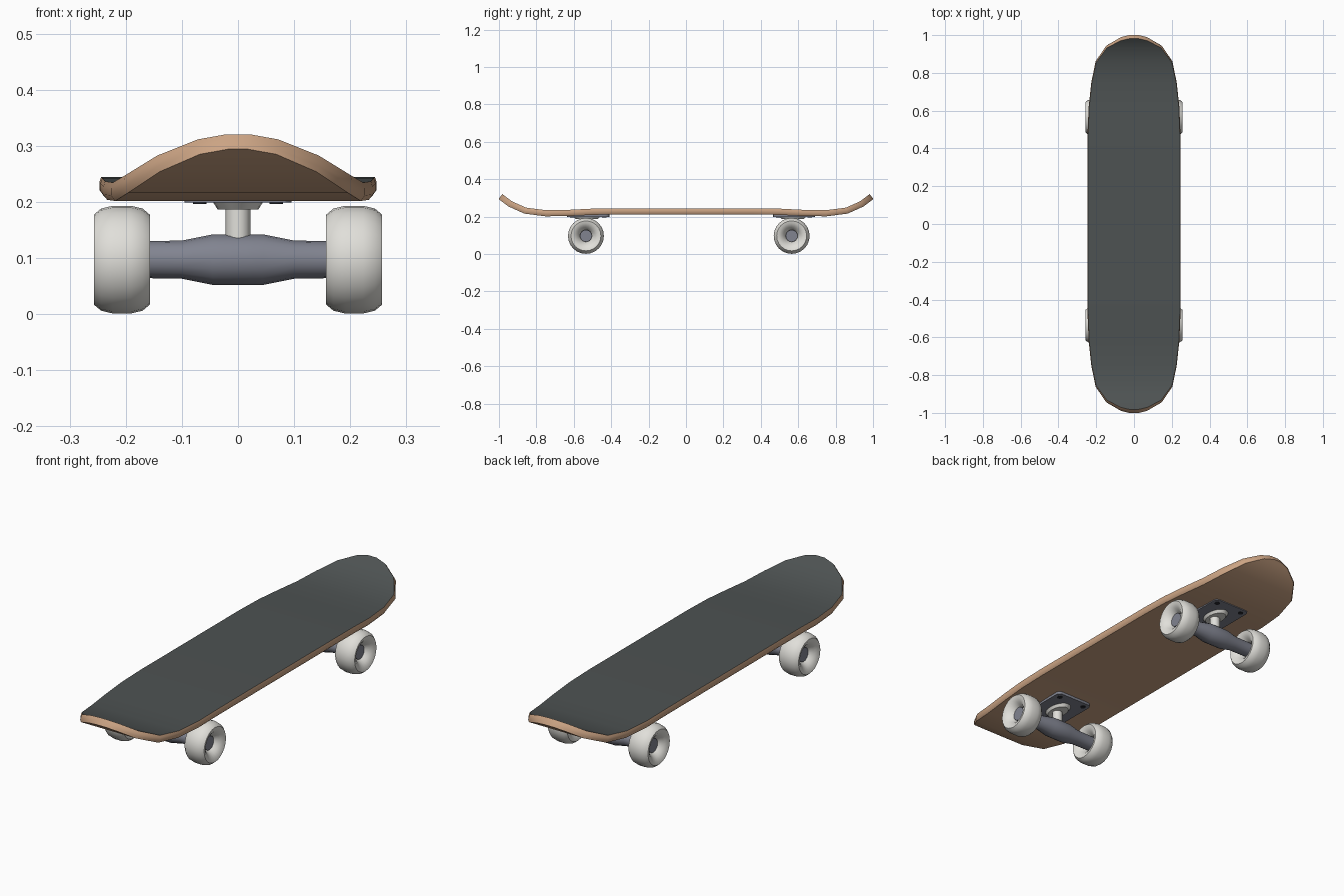
import bpy, bmesh, math
from mathutils import Matrix, Vector

if "Cube" in bpy.data.objects:
    bpy.data.objects.remove(bpy.data.objects["Cube"])


def material(name, rgb):
    m = bpy.data.materials.new(name)
    m.diffuse_color = (*rgb, 1)
    m.use_nodes = True
    m.node_tree.nodes["Principled BSDF"].inputs["Base Color"].default_value = m.diffuse_color
    return m


WOOD = material("wood", (0.60, 0.37, 0.23))
GRIP = material("grip_grey", (0.075, 0.085, 0.085))
WHITE = material("wheel_white", (0.75, 0.74, 0.70))
METAL = material("truck_metal", (0.22, 0.23, 0.28))
DARK = material("bolt_dark", (0.02, 0.022, 0.028))


def finish(name, bm, mats, angle=40):
    bmesh.ops.recalc_face_normals(bm, faces=bm.faces[:])
    me = bpy.data.meshes.new(name)
    bm.to_mesh(me)
    bm.free()
    ob = bpy.data.objects.new(name, me)
    bpy.context.collection.objects.link(ob)
    for m in mats:
        me.materials.append(m)
    bpy.ops.object.select_all(action='DESELECT')
    ob.select_set(True)
    bpy.context.view_layer.objects.active = ob
    bpy.ops.object.shade_smooth_by_angle(angle=math.radians(angle))
    return ob


def lathe_x(name, profile, centre, segs, mat, angle=40):
    """Spin (x, radius) points around the x axis through centre."""
    bm = bmesh.new()
    rings = []
    for x, r in profile:
        rings.append([bm.verts.new(Vector(centre) + Vector((
            x, r * math.sin(2 * math.pi * i / segs), r * math.cos(2 * math.pi * i / segs))))
            for i in range(segs)])
    for a, b in zip(rings, rings[1:]):
        for i in range(segs):
            j = (i + 1) % segs
            bm.faces.new((a[i], a[j], b[j], b[i]))
    bm.faces.new(rings[0])
    bm.faces.new(rings[-1])
    return finish(name, bm, [mat], angle)


def disc(name, x, y, z0, z1, r0, r1, mat, segs=20, sy=1.0):
    """Upright cylinder or cone, optionally stretched along y."""
    bm = bmesh.new()
    bmesh.ops.create_cone(bm, cap_ends=True, segments=segs, radius1=r0, radius2=r1,
                          depth=z1 - z0,
                          matrix=Matrix.Translation((x, y, (z0 + z1) / 2))
                          @ Matrix.Diagonal((1, sy, 1, 1)))
    return finish(name, bm, [mat])


# Deck: (y, half width, centre height) from the middle to the tip
half = [(0.36, 0.247, 0.228), (0.50, 0.245, 0.226), (0.62, 0.240, 0.220),
        (0.75, 0.226, 0.218), (0.86, 0.203, 0.232), (0.94, 0.147, 0.268),
        (0.98, 0.075, 0.298), (0.992, 0.025, 0.307)]
rows = [(-y, w, z) for y, w, z in reversed(half)] + half
T = 0.0165
bm = bmesh.new()
loops = []
for k, (y, w, z) in enumerate(rows):
    a, b = rows[max(k - 1, 0)], rows[min(k + 1, len(rows) - 1)]
    n = Vector((0, -(b[2] - a[2]), b[0] - a[0])).normalized()
    # cross-section: offset along the normal, width inset
    section = [(T, 0.003), (0.007, 0.0), (-0.007, 0.0), (-T, 0.007)]
    left = [Vector((-(w - i), y, z)) + n * t for t, i in section]
    right = [Vector((w - i, y, z)) + n * t for t, i in reversed(section)]
    loops.append([bm.verts.new(p) for p in left + right])
for a, b in zip(loops, loops[1:]):
    for i in range(8):
        j = (i + 1) % 8
        f = bm.faces.new((a[i], a[j], b[j], b[i]))
        f.material_index = 1 if i == 7 else 0     # grip on the top strip
bm.faces.new(loops[0])
bm.faces.new(loops[-1])
finish("deck", bm, [WOOD, GRIP], 50)

# Half profiles of the spun parts, mirrored about their own middle
wheel_half = [(0.004, 0.030), (0.018, 0.036), (0.036, 0.050), (0.047, 0.066),
              (0.050, 0.080), (0.037, 0.091), (0.016, 0.096)]
wheel = [(-x, r) for x, r in wheel_half] + [(x, r) for x, r in reversed(wheel_half)]
axle_half = [(0.228, 0.032), (0.10, 0.034), (0.045, 0.045)]
axle = [(-x, r) for x, r in axle_half] + [(x, r) for x, r in reversed(axle_half)]
AXLE_Z = 0.097

for end, y in (("front", -0.535), ("back", 0.565)):
    lathe_x(f"{end}_axle", axle, (0, y, AXLE_Z), 16, METAL)
    for side, s in (("left", -1), ("right", 1)):
        lathe_x(f"{end}_{side}_wheel", wheel, (s * 0.207, y, AXLE_Z), 24, WHITE, 60)

    # Base plate with clipped corners
    py = y + 0.0125
    bm = bmesh.new()
    bmesh.ops.create_cube(bm, size=1, matrix=Matrix.Translation((0, py, 0.2055))
                          @ Matrix.Diagonal((0.19, 0.225, 0.014, 1)))
    corners = [e for e in bm.edges if abs(e.verts[0].co.z - e.verts[1].co.z) > 0.01]
    bmesh.ops.bevel(bm, geom=corners, offset=0.02, segments=3, affect='EDGES', profile=0.5)
    finish(f"{end}_base_plate", bm, [METAL], 30)

    # Bolts in the plate corners
    for i, (sx, sy) in enumerate(((-1, -1), (1, -1), (-1, 1), (1, 1))):
        disc(f"{end}_bolt_{i + 1}", sx * 0.068, py + sy * 0.085, 0.1965, 0.2, 0.012, 0.012,
             DARK, 12)

    # Bushing seat and kingpin
    disc(f"{end}_bushing_seat", 0, y + 0.005, 0.186, 0.2, 0.036, 0.045, WHITE, 20, 1.6)
    disc(f"{end}_kingpin", 0, y, 0.12, 0.19, 0.022, 0.022, WHITE, 16)
